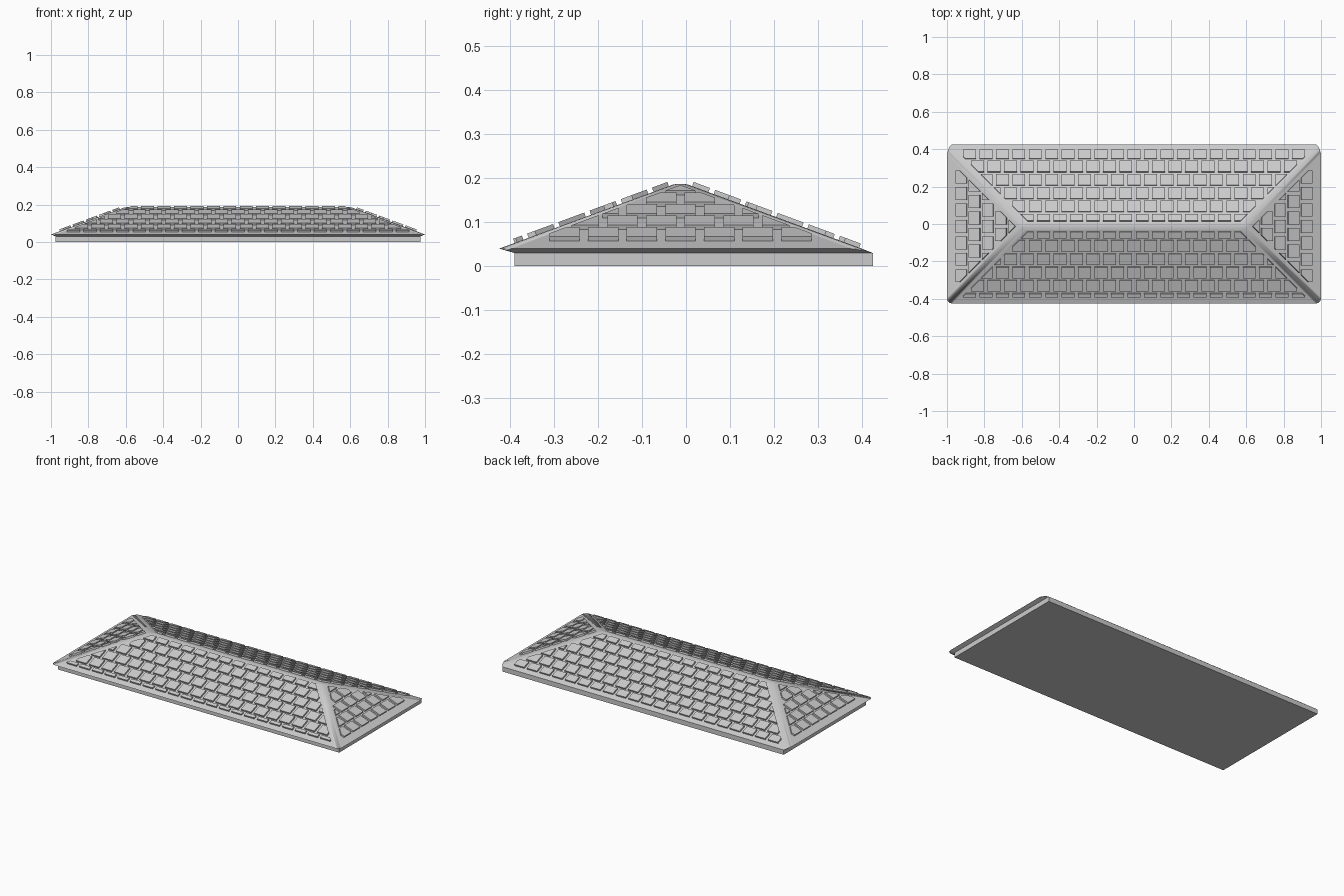
import bpy
import bmesh
from mathutils import Matrix, Vector

cube = bpy.data.objects.get("Cube")
if cube:
    bpy.data.objects.remove(cube, do_unlink=True)

GREY = (0.6, 0.6, 0.6, 1.0)
stone = bpy.data.materials.new("stone grey")
stone.diffuse_color = GREY
stone.use_nodes = True
stone.node_tree.nodes["Principled BSDF"].inputs["Base Color"].default_value = GREY

# Main dimensions
HALF_X, HALF_Y, MID_Y = 1.0, 0.4125, -0.0125
EAVE_Z, RIDGE_Z = 0.04, 0.192
SLOPE = (RIDGE_Z - EAVE_Z) / HALF_Y


def finish(bm, name):
    bmesh.ops.recalc_face_normals(bm, faces=bm.faces)
    mesh = bpy.data.meshes.new(name)
    bm.to_mesh(mesh)
    bm.free()
    mesh.materials.append(stone)
    obj = bpy.data.objects.new(name, mesh)
    bpy.context.collection.objects.link(obj)
    return obj


def ring(bm, x, y0, y1, z):
    corners = ((-x, y0), (x, y0), (x, y1), (-x, y1))
    return [bm.verts.new((a, b, z)) for a, b in corners]


# Base slab, flared eave and hipped top in one closed shell
def build_body():
    bm = bmesh.new()
    bottom = ring(bm, 0.975, -0.39, 0.425, 0)
    top = ring(bm, 0.975, -0.39, 0.425, 0.03)
    eave = ring(bm, HALF_X, MID_Y - HALF_Y, MID_Y + HALF_Y, EAVE_Z)
    left = bm.verts.new((HALF_X - HALF_Y, MID_Y, RIDGE_Z))
    right = bm.verts.new((HALF_Y - HALF_X, MID_Y, RIDGE_Z))
    bm.faces.new(bottom)
    for lower, upper in ((bottom, top), (top, eave)):
        for i in range(4):
            j = (i + 1) % 4
            bm.faces.new((lower[i], lower[j], upper[j], upper[i]))
    a, b, c, d = eave
    bm.faces.new((a, b, left, right))
    bm.faces.new((b, c, left))
    bm.faces.new((c, d, right, left))
    bm.faces.new((d, a, right))
    # Rounded hips and ridge
    hips = [e for e in bm.edges if left in e.verts or right in e.verts]
    rounded = bmesh.ops.bevel(bm, geom=hips, offset=0.02, segments=3,
                              profile=0.5, affect='EDGES')
    for f in rounded["faces"]:
        f.smooth = True
    return finish(bm, "roof_body")


# Staggered raised tiles on one slope, trimmed along both hips
def build_tiles(name, outward, reach, half_len, first, lowest):
    pitch_u, tile_u, pitch_s, tile_s = 0.088, 0.069, 0.071, 0.059
    margin, highest, thick = 0.045, 0.386, 0.013
    bm = bmesh.new()
    for row in range(6):
        s0 = max(first + row * pitch_s, lowest)
        s1 = min(first + row * pitch_s + tile_s, highest)
        if s1 - s0 < 0.01:
            continue
        shift = 0.5 * (row % 2)
        for col in range(-12, 13):
            u = (col + shift) * pitch_u
            u0, u1 = u - tile_u / 2, u + tile_u / 2
            bm.faces.new([bm.verts.new((p, q, 0)) for p, q in
                          ((u0, s0), (u1, s0), (u1, s1), (u0, s1))])
    for side in (1, -1):
        bmesh.ops.bisect_plane(bm, geom=bm.verts[:] + bm.edges[:] + bm.faces[:],
                               plane_co=(side * (half_len - margin), 0, 0),
                               plane_no=(side, 1, 0), clear_outer=True)
    slivers = [f for f in bm.faces if f.calc_area() < 0.0003]
    bmesh.ops.delete(bm, geom=slivers, context='FACES')
    raised = bmesh.ops.extrude_face_region(bm, geom=bm.faces[:])["geom"]
    bmesh.ops.translate(bm, vec=(0, 0, thick),
                        verts=[v for v in raised if isinstance(v, bmesh.types.BMVert)])
    # Place the flat layout on the slope
    out = Vector(outward)
    along = Vector((-out.y, out.x, 0))
    uphill = -out + Vector((0, 0, SLOPE))
    normal = (out * SLOPE + Vector((0, 0, 1))).normalized()
    origin = Vector((0, MID_Y, EAVE_Z)) + out * reach - normal * 0.003
    place = Matrix((along, uphill, normal)).transposed().to_4x4()
    place.translation = origin
    bm.transform(place)
    return finish(bm, name)


build_body()
build_tiles("front_tiles", (0, -1, 0), HALF_Y, HALF_X, -0.004, 0.035)
build_tiles("back_tiles", (0, 1, 0), HALF_Y, HALF_X, -0.006, 0.006)
build_tiles("left_tiles", (1, 0, 0), HALF_X, HALF_Y, 0.048, 0.048)
build_tiles("right_tiles", (-1, 0, 0), HALF_X, HALF_Y, 0.048, 0.048)
